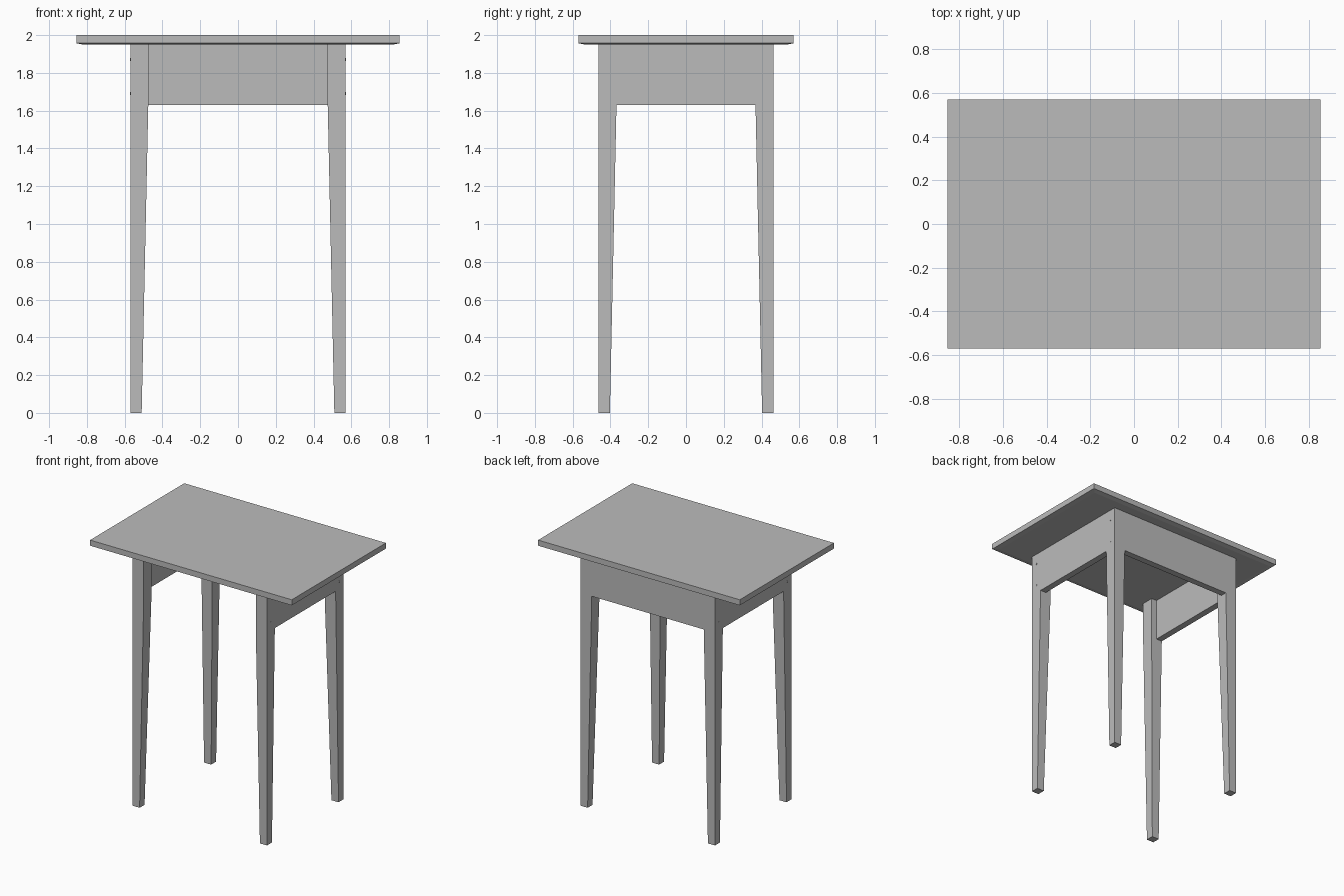
import bpy, bmesh, math
from mathutils import Matrix

cube = bpy.data.objects.get("Cube")
if cube:
    bpy.data.objects.remove(cube, do_unlink=True)

grey = bpy.data.materials.new("plain grey")
grey.use_nodes = True
COLOUR = (0.5, 0.5, 0.5, 1)
grey.diffuse_color = COLOUR
grey.node_tree.nodes["Principled BSDF"].inputs["Base Color"].default_value = COLOUR

LEG_X, LEG_Y = 0.57, 0.463       # outer faces of the legs
LEG_TOP, LEG_FOOT = 0.095, 0.06  # leg widths
APRON_Z, UNDER_Z, EDGE_Z, TOP_Z = 1.63, 1.95, 1.957, 2.0
THICK = 0.05


def finish(name, bm):
    bmesh.ops.recalc_face_normals(bm, faces=bm.faces)
    mesh = bpy.data.meshes.new(name)
    bm.to_mesh(mesh)
    bm.free()
    mesh.materials.append(grey)
    obj = bpy.data.objects.new(name, mesh)
    bpy.context.collection.objects.link(obj)
    return obj


def stack(name, levels):
    """Solid through rectangles given as (x0, x1, y0, y1, z), from bottom to top."""
    bm = bmesh.new()
    rings = [[bm.verts.new(p) for p in ((a, c, z), (b, c, z), (b, d, z), (a, d, z))]
             for a, b, c, d, z in levels]
    bm.faces.new(rings[0])
    bm.faces.new(rings[-1])
    for low, high in zip(rings, rings[1:]):
        for i in range(4):
            j = (i + 1) % 4
            bm.faces.new((low[i], low[j], high[j], high[i]))
    return finish(name, bm)


# Tabletop with a shallow bevel around its underside
stack("tabletop", [(-0.82, 0.82, -0.535, 0.535, UNDER_Z),
                   (-0.855, 0.855, -0.57, 0.57, EDGE_Z),
                   (-0.855, 0.855, -0.57, 0.57, TOP_Z)])

# Legs, tapered on their two inner faces, with dowel ends on the outer sides
for side, sx in (("left", 1), ("right", -1)):
    for end, sy in (("front", -1), ("back", 1)):
        levels = []
        for width, z in ((LEG_FOOT, 0), (LEG_TOP, APRON_Z), (LEG_TOP, UNDER_Z)):
            xs = sorted((sx * LEG_X, sx * (LEG_X - width)))
            ys = sorted((sy * LEG_Y, sy * (LEG_Y - width)))
            levels.append((*xs, *ys, z))
        stack(f"{end}_{side}_leg", levels)

        bm = bmesh.new()
        for z in (1.87, 1.69):
            place = Matrix.Translation((sx * LEG_X, sy * (LEG_Y - LEG_TOP / 2), z))
            bmesh.ops.create_cone(bm, cap_ends=True, segments=12, radius1=0.008,
                                  radius2=0.008, depth=0.004,
                                  matrix=place @ Matrix.Rotation(math.pi / 2, 4, "Y"))
        finish(f"{end}_{side}_dowels", bm)

# Aprons on both sides and the back; the front stays open
inner_x, inner_y = LEG_X - LEG_TOP, LEG_Y - LEG_TOP
for side, sx in (("left", 1), ("right", -1)):
    xs = sorted((sx * LEG_X, sx * (LEG_X - THICK)))
    stack(f"{side}_apron", [(*xs, -inner_y, inner_y, z) for z in (APRON_Z, UNDER_Z)])
stack("back_apron", [(-inner_x, inner_x, LEG_Y - THICK, LEG_Y, z)
                     for z in (APRON_Z, UNDER_Z)])
